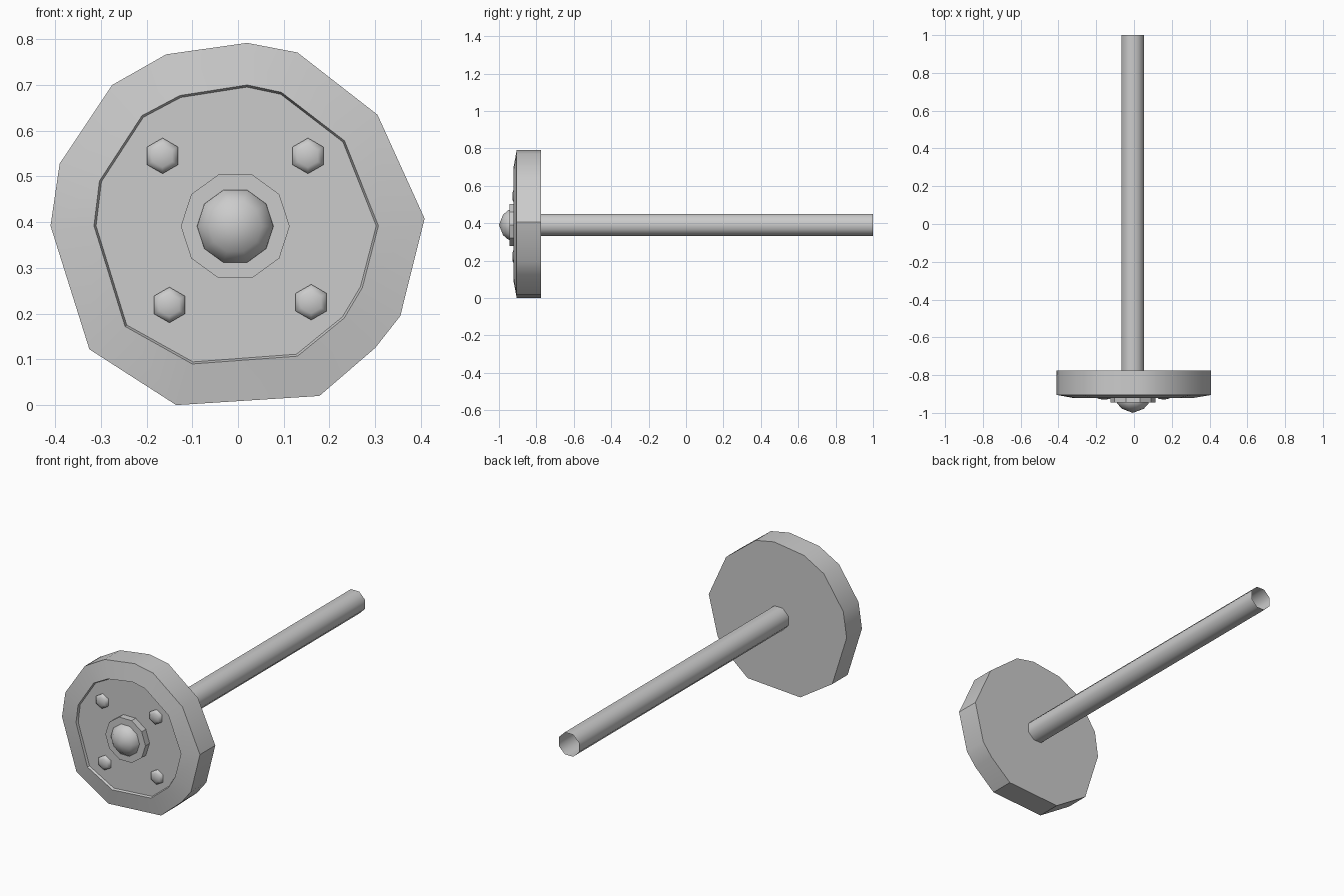
import bpy, bmesh, math

cube = bpy.data.objects.get("Cube")
if cube:
    bpy.data.objects.remove(cube)

grey = bpy.data.materials.new("grey metal")
grey.use_nodes = True
colour = (0.6, 0.6, 0.6, 1)
grey.diffuse_color = colour
grey.node_tree.nodes["Principled BSDF"].inputs["Base Color"].default_value = colour

CX, CZ = -0.006, 0.391


def ring(sides, radius, x=CX, z=CZ, turn=0.0):
    """Regular outline in the x-z plane."""
    angles = [turn + math.tau * i / sides for i in range(sides)]
    return [(x + radius * math.cos(a), z + radius * math.sin(a)) for a in angles]


def scaled(outline, s):
    return [(CX + (x - CX) * s, CZ + (z - CZ) * s) for x, z in outline]


def loft(name, sections, cap_start=True, cap_end=True, angle=35):
    """Skin a list of (y, outline) sections, running from back to front."""
    bm = bmesh.new()
    loops = [[bm.verts.new((x, y, z)) for x, z in pts] for y, pts in sections]
    n = len(loops[0])
    for a, b in zip(loops, loops[1:]):
        for i in range(n):
            j = (i + 1) % n
            bm.faces.new((a[i], a[j], b[j], b[i]))
    if cap_start:
        bm.faces.new(loops[0][::-1])
    if cap_end:
        bm.faces.new(loops[-1])
    bmesh.ops.remove_doubles(bm, verts=bm.verts, dist=0.0002)
    bmesh.ops.recalc_face_normals(bm, faces=bm.faces)
    mesh = bpy.data.meshes.new(name)
    bm.to_mesh(mesh)
    bm.free()
    mesh.materials.append(grey)
    obj = bpy.data.objects.new(name, mesh)
    bpy.context.collection.objects.link(obj)
    bpy.ops.object.select_all(action="DESELECT")
    obj.select_set(True)
    bpy.context.view_layer.objects.active = obj
    bpy.ops.object.shade_smooth_by_angle(angle=math.radians(angle))
    return obj


# Rough-hewn wheel with a sloped rim and a shallow recessed face
outer = [(0.02, 0.792), (0.13, 0.771), (0.305, 0.635), (0.408, 0.408), (0.355, 0.195),
         (0.30, 0.125), (0.178, 0.02), (-0.135, 0.0), (-0.325, 0.122), (-0.41, 0.392),
         (-0.39, 0.528), (-0.275, 0.70), (-0.157, 0.767)]
inner = [(0.02, 0.70), (0.095, 0.684), (0.233, 0.578), (0.307, 0.392), (0.272, 0.257),
         (0.232, 0.19), (0.13, 0.107), (-0.10, 0.09), (-0.247, 0.172), (-0.315, 0.392),
         (-0.303, 0.49), (-0.21, 0.633), (-0.127, 0.677)]
loft("wheel", [(-0.775, outer), (-0.905, outer), (-0.922, inner),
               (-0.91, scaled(inner, 0.985))])

# Hub plate and domed cap
loft("hub_plate", [(-0.90, ring(10, 0.119)), (-0.945, ring(10, 0.119))])
loft("hub_cap", [(-0.94, ring(10, 0.084)), (-0.95, ring(10, 0.083)),
                 (-0.978, ring(10, 0.058)), (-1.0, ring(10, 0.00001))],
     cap_end=False, angle=60)

# Four hexagonal domed bolts
bolts = [("upper_right", -0.165, 0.545), ("upper_left", 0.153, 0.545),
         ("lower_right", -0.15, 0.219), ("lower_left", 0.16, 0.225)]
for label, x, z in bolts:
    hexes = [(y, ring(6, r, x, z, math.pi / 6))
             for y, r in ((-0.90, 0.039), (-0.918, 0.039), (-0.926, 0.025), (-0.929, 0.00001))]
    loft("bolt_" + label, hexes, cap_end=False, angle=60)

# Hollow axle, open at the far end
axle = ring(8, 0.064, turn=math.pi / 8)
loft("axle", [(1.0, axle), (-0.78, axle)], cap_start=False, cap_end=False, angle=60)
